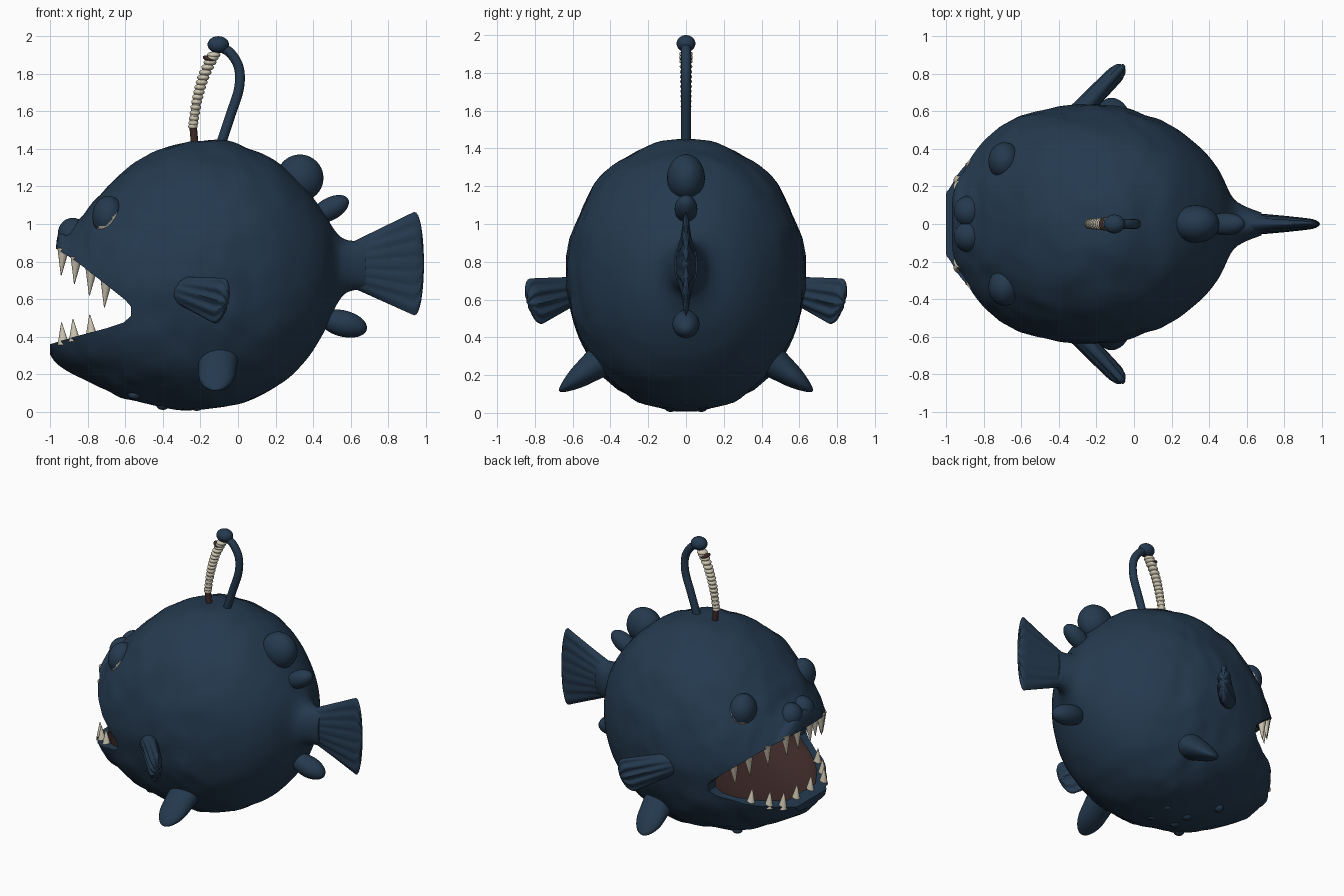
import bpy, bmesh, math
from mathutils import Vector, Matrix, noise

if "Cube" in bpy.data.objects:
    bpy.data.objects.remove(bpy.data.objects["Cube"])


def material(name, rgb):
    m = bpy.data.materials.new(name)
    m.use_nodes = True
    m.diffuse_color = (*rgb, 1)
    m.node_tree.nodes["Principled BSDF"].inputs["Base Color"].default_value = (*rgb, 1)
    return m


NAVY = material("deep navy skin", (0.018, 0.042, 0.078))
CREAM = material("bone cream", (0.60, 0.55, 0.43))
BROWN = material("dark mouth brown", (0.045, 0.022, 0.02))


def finish(name, bm, mats, angle=50):
    bmesh.ops.recalc_face_normals(bm, faces=bm.faces)
    mesh = bpy.data.meshes.new(name)
    bm.to_mesh(mesh)
    bm.free()
    ob = bpy.data.objects.new(name, mesh)
    bpy.context.collection.objects.link(ob)
    for m in mats:
        mesh.materials.append(m)
    smooth(ob, angle)
    return ob


def smooth(ob, angle=50):
    bpy.ops.object.select_all(action='DESELECT')
    ob.select_set(True)
    bpy.context.view_layer.objects.active = ob
    bpy.ops.object.shade_smooth_by_angle(angle=math.radians(angle))


def skin_rings(bm, rings):
    """Join rings of points into a closed tube."""
    loops = [[bm.verts.new(p) for p in ring] for ring in rings]
    n = len(loops[0])
    for a, b in zip(loops, loops[1:]):
        for i in range(n):
            bm.faces.new((a[i], a[(i + 1) % n], b[(i + 1) % n], b[i]))
    bm.faces.new(loops[0])
    bm.faces.new(loops[-1])


def spline(pts, steps):
    """Catmull-Rom through tuples of any length."""
    pts = [Vector(p) for p in pts]
    ext = [pts[0]] + pts + [pts[-1]]
    out = []
    for a, b, c, d in zip(ext, ext[1:], ext[2:], ext[3:]):
        for k in range(steps):
            t = k / steps
            out.append(b + (c - a) * (t / 2) + (2 * a - 5 * b + 4 * c - d) * (t * t / 2)
                       + (3 * b - a - 3 * c + d) * (t ** 3 / 2))
    return out + [pts[-1]]


def loft(stations, power, segs, steps, bumpy=0.0):
    """Superellipse sections along x; each station is x, bottom, top, half width."""
    rings = []
    for x, zb, zt, w in spline(stations, steps):
        ring = []
        for i in range(segs):
            t = 2 * math.pi * i / segs
            c, s = math.cos(t), math.sin(t)
            e = 2 / power
            p = Vector((x, w * math.copysign(abs(c) ** e, c),
                        (zb + zt) / 2 + (zt - zb) / 2 * math.copysign(abs(s) ** e, s)))
            if bumpy and x < 0.4:
                q = Vector((p.x, abs(p.y), p.z))
                f = noise.noise(q * 5) + 0.5 * noise.noise(q * 11)
                p += Vector((0, c, s)) * bumpy * f * min(1, (0.4 - x) * 3)
            ring.append(p)
        rings.append(ring)
    bm = bmesh.new()
    skin_rings(bm, rings)
    return bm


def blob(name, loc, radii, tilt=0.0, mat=NAVY):
    bm = bmesh.new()
    mtx = Matrix.Translation(loc) @ Matrix.Rotation(tilt, 4, 'Y') @ Matrix.Diagonal((*radii, 1))
    bmesh.ops.create_uvsphere(bm, u_segments=32, v_segments=20, radius=1, matrix=mtx)
    return finish(name, bm, [mat])


def fin(name, root, tip, thick, round_from, ridges):
    """Fan between a root edge and a tip edge, with ribs and a rounded end."""
    ra, rb, ta, tb = (Vector(p) for p in (*root, *tip))
    normal = ((ta + tb) - (ra + rb)).cross(rb - ra).normalized()
    rings = []
    for k in range(25):
        u = math.sin(k / 24 * math.pi / 2)
        a, b = ra.lerp(ta, u), rb.lerp(tb, u)
        over = max(0, (u - round_from) / (1 - round_from))
        s = max(0.03, math.sqrt(max(0, 1 - over * over)))
        th = thick[0] + (thick[1] - thick[0]) * u
        ring = []
        for i in range(64):
            t = 2 * math.pi * i / 64
            c = math.cos(t)
            rib = 1 + 0.3 * u * math.cos(c * math.pi * ridges) if ridges else 1
            ring.append((a + b) / 2 + (b - a) / 2 * c * s + normal * th * math.sin(t) * s * rib)
        rings.append(ring)
    bm = bmesh.new()
    skin_rings(bm, rings)
    return finish(name, bm, [NAVY])


# Body
BODY = [(-1.0, .30, .38, .16), (-.965, .25, .92, .27), (-.9, .21, .98, .36),
        (-.83, .175, 1.04, .435), (-.75, .14, 1.14, .495), (-.6, .075, 1.29, .57),
        (-.4, .025, 1.40, .62), (-.17, .015, 1.445, .63), (0, .04, 1.425, .60),
        (.2, .125, 1.34, .52), (.35, .26, 1.2, .41), (.45, .41, 1.07, .29),
        (.52, .56, .96, .15), (.58, .635, .915, .10), (.68, .655, .91, .06)]
body = finish("body", loft(BODY, 2.1, 96, 7, 0.016), [NAVY, BROWN])

# Mouth: a wedge between the jaws, then a dark cavity behind the lips
UPPER = [(-1.3, .97), (-.96, .865), (-.86, .80), (-.7, .675), (-.6, .595), (-.57, .56)]
LOWER = [(-.57, .51), (-.61, .475), (-.7, .445), (-.85, .405), (-1.0, .36), (-1.3, .31)]
bm = bmesh.new()
skin_rings(bm, [[(x, y, z) for x, z in UPPER + LOWER] for y in (-.9, .9)])
wedge = finish("jaw_gap_cutter", bm, [NAVY, BROWN])
CAVITY = [(-.92, .34, .89, .25), (-.8, .31, .86, .385), (-.6, .33, .76, .48),
          (-.4, .4, .68, .40), (-.25, .5, .6, .15)]
cavity = finish("mouth_cavity_cutter", loft(CAVITY, 2.4, 48, 4), [NAVY, BROWN])
for f in cavity.data.polygons:
    f.material_index = 1
for cutter in (wedge, cavity):
    mod = body.modifiers.new("cut", 'BOOLEAN')
    mod.operation, mod.solver, mod.object = 'DIFFERENCE', 'EXACT', cutter
    bpy.context.view_layer.objects.active = body
    bpy.ops.object.modifier_apply(modifier=mod.name)
for cutter in (wedge, cavity):
    bpy.data.objects.remove(cutter)
smooth(body, 40)


def interp(table, x, col):
    for a, b in zip(table, table[1:]):
        if a[0] <= x <= b[0]:
            return a[col] + (b[col] - a[col]) * (x - a[0]) / (b[0] - a[0])


# Teeth
def teeth(name, line, xs, direction, length):
    bm = bmesh.new()
    for x in xs:
        z = interp(line, x, 1)
        zb, zt, w = (interp(BODY, x, c) for c in (1, 2, 3))
        h = (z - (zb + zt) / 2) / ((zt - zb) / 2)
        edge = 0.89 * w * math.sqrt(max(0, 1 - h * h))
        spots = [edge, -edge]
        if x == xs[0]:
            spots += [edge * 0.35, -edge * 0.35]
        for y in spots:
            base = Vector((x, y, z - direction * 0.025))
            aim = Vector((-0.08, -0.12 * y, direction)).to_track_quat('Z', 'Y')
            mtx = Matrix.Translation(base) @ aim.to_matrix().to_4x4()
            mtx = mtx @ Matrix.Translation((0, 0, length / 2))
            bmesh.ops.create_cone(bm, cap_ends=True, segments=12, radius1=0.032,
                                  radius2=0.002, depth=length, matrix=mtx)
    finish(name, bm, [CREAM])


teeth("upper_teeth", UPPER, (-.93, -.86, -.78, -.70), -1, 0.145)
teeth("lower_teeth", LOWER[::-1], (-.93, -.87, -.78), 1, 0.12)

# Tail, rear fins and back lumps
fin("tail_fin", [(.6, 0, .665), (.6, 0, .90)], [(.99, 0, .49), (.99, 0, 1.09)],
    (.06, .017), .86, 7)
blob("back_lump", (.33, 0, 1.245), (.125, .10, .125), 0.3)
blob("small_back_lump", (.49, 0, 1.08), (.11, .06, .06), -0.5)
blob("belly_rear_fin", (.56, 0, .47), (.13, .072, .07), 0.25)

for s, side in ((1, "far"), (-1, "near")):
    # Side fins
    fin(side + "_side_fin", [(-.33, s * .58, .58), (-.29, s * .58, .72)],
        [(-.09, s * .80, .45), (-.03, s * .87, .71)], (.055, .035), .82, 4)
    fin(side + "_belly_fin", [(-.21, s * .46, .27), (0, s * .46, .27)],
        [(-.21, s * .67, .115), (-.03, s * .67, .115)], (.085, .035), .45, 0)
    # Snout lumps
    blob(side + "_snout_lump", (-.88, s * .065, .945), (.08, .085, .088))
    # Eye with a pale crescent below and behind the dark dome
    bm = bmesh.new()
    centre = Vector((-.69, s * .335, 1.04))
    bmesh.ops.create_uvsphere(bm, u_segments=48, v_segments=32, radius=1,
                              matrix=Matrix.Translation(centre) @ Matrix.Diagonal((.085, .1, .11, 1)))
    out = Vector((-.45, s * .85, .2)).normalized()
    for f in bm.faces:
        d = (f.calc_center_median() - centre).normalized()
        if 0.5 < d.dot(out) < 0.72 and d.dot(Vector((.6, 0, -.8))) > 0.15:
            f.material_index = 1
    finish(side + "_eye", bm, [NAVY, CREAM])
    # Belly warts
    for x, y, z in ((-.4, .06, .035), (-.22, .08, .03), (-.55, .2, .09)):
        blob(side + "_wart", (x, s * y, z), (.035, .035, .025))


# Lure
def tube(name, pts, radius, mat):
    rings = []
    path = spline(pts, 8)
    for i, p in enumerate(path):
        d = (path[min(i + 1, len(path) - 1)] - path[max(i - 1, 0)]).normalized()
        n = d.cross(Vector((0, 1, 0)))
        rings.append([p + radius * (n * math.cos(t) + Vector((0, math.sin(t), 0)))
                      for t in (2 * math.pi * k / 16 for k in range(16))])
    bm = bmesh.new()
    skin_rings(bm, rings)
    finish(name, bm, [mat])


tube("lure_stalk", [(-.1, 0, 1.4), (-.04, 0, 1.58), (.005, 0, 1.72), (.005, 0, 1.83),
                    (-.04, 0, 1.91), (-.1, 0, 1.945)], .026, NAVY)
blob("lure_ball", (-.105, 0, 1.955), (.057, .05, .045))
CHAIN = [(-.13, 0, 1.90), (-.185, 0, 1.78), (-.22, 0, 1.65), (-.24, 0, 1.52)]
tube("lure_chain_core", CHAIN, .022, CREAM)
bm = bmesh.new()
for i, p in enumerate(spline(CHAIN, 5)):
    bmesh.ops.create_uvsphere(bm, u_segments=16, v_segments=10, radius=1,
                              matrix=Matrix.Translation(p) @ Matrix.Diagonal(
                                  (.036 - .0007 * i, .036 - .0007 * i, .018, 1)))
finish("lure_chain_beads", bm, [CREAM])
tube("lure_chain_foot", [(-.24, 0, 1.53), (-.23, 0, 1.42)], .02, BROWN)
blob("lure_chain_collar", (-.155, 0, 1.878), (.035, .035, .015), 0.4, BROWN)
